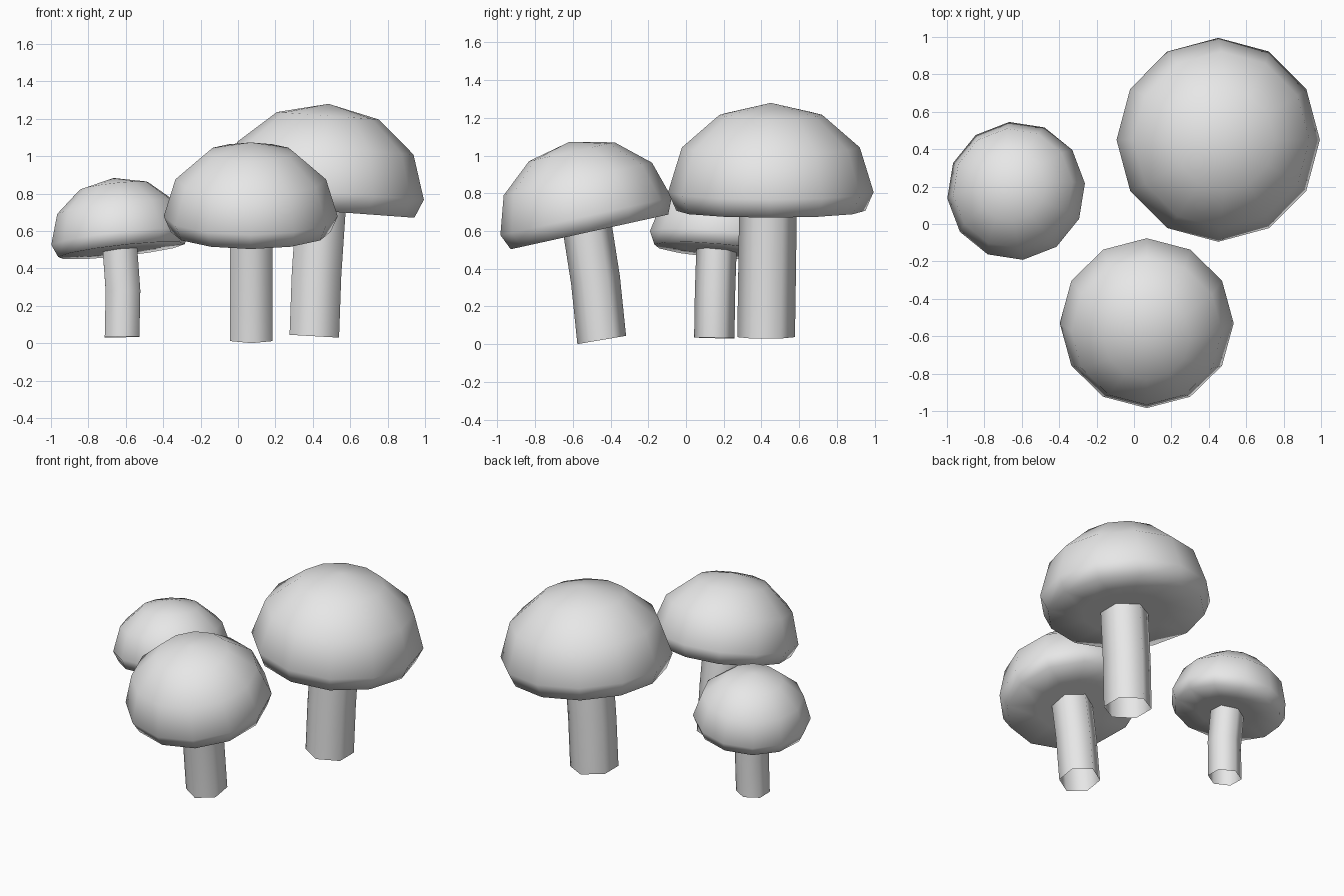
import bpy, bmesh
from math import cos, sin, pi, radians
from mathutils import Vector

cube = bpy.data.objects.get("Cube")
if cube:
    bpy.data.objects.remove(cube, do_unlink=True)

grey = bpy.data.materials.new("light grey")
grey.use_nodes = True
grey.diffuse_color = (0.8, 0.8, 0.8, 1)
grey.node_tree.nodes["Principled BSDF"].inputs["Base Color"].default_value = (0.8, 0.8, 0.8, 1)


def loft(name, rings, sides, lean, turn=0.0):
    """Skin a list of (centre, radius) rings that all face along the lean; radius 0 makes a pole."""
    rot = Vector((0, 0, 1)).rotation_difference(Vector((*lean, 1)))
    bm = bmesh.new()
    loops = []
    for centre, radius in rings:
        count = sides if radius else 1
        loops.append([bm.verts.new(Vector(centre) + rot @ Vector((
            radius * cos(turn + 2 * pi * i / sides),
            radius * sin(turn + 2 * pi * i / sides), 0))) for i in range(count)])
    for a, b in zip(loops, loops[1:]):
        for i in range(sides):
            j = (i + 1) % sides
            corners = [a[i % len(a)], a[j % len(a)], b[j % len(b)], b[i % len(b)]]
            bm.faces.new(list(dict.fromkeys(corners)))
    bmesh.ops.recalc_face_normals(bm, faces=bm.faces[:])
    mesh = bpy.data.meshes.new(name)
    bm.to_mesh(mesh)
    bm.free()
    mesh.materials.append(grey)
    mesh.shade_smooth()
    obj = bpy.data.objects.new(name, mesh)
    bpy.context.collection.objects.link(obj)
    return obj


# Cap outline for a cap of radius one: (radius, height), from underside centre to crown
CAP = [(0, 0), (0.5, 0), (0.92, 0), (1, 0.183), (0.866, 0.618), (0.5, 0.936), (0, 1.053)]


def mushroom(name, base, size, lean, turn, stem, stem_radius, stem_lean):
    # flat-bottomed dome
    axis = Vector((*lean, 1)).normalized()
    cap = [(Vector(base) + axis * h * size, r * size) for r, h in CAP]
    loft(name + "_cap", cap, 12, lean, radians(turn))
    # slightly bent six-sided stem, open below, with a corner facing front and back
    loft(name + "_stem", [(p, stem_radius) for p in stem], 6, stem_lean, pi / 2)


mushroom("large_mushroom", (0.443, 0.45, 0.707), 0.545, (0.073, 0), 0,
         [(0.408, 0.425, 0.037), (0.42, 0.43, 0.37), (0.445, 0.435, 0.74)], 0.153, (0.057, 0))

mushroom("front_mushroom", (0.068, -0.512, 0.595), 0.465, (0, -0.22), 0,
         [(0.072, -0.447, 0.022), (0.072, -0.48, 0.34), (0.072, -0.527, 0.64)], 0.131, (0, -0.17))

mushroom("small_mushroom", (-0.623, 0.171, 0.495), 0.372, (-0.11, 0.088), 6,
         [(-0.62, 0.15, 0.033), (-0.615, 0.154, 0.28), (-0.634, 0.163, 0.54)], 0.107, (-0.02, 0.02))
